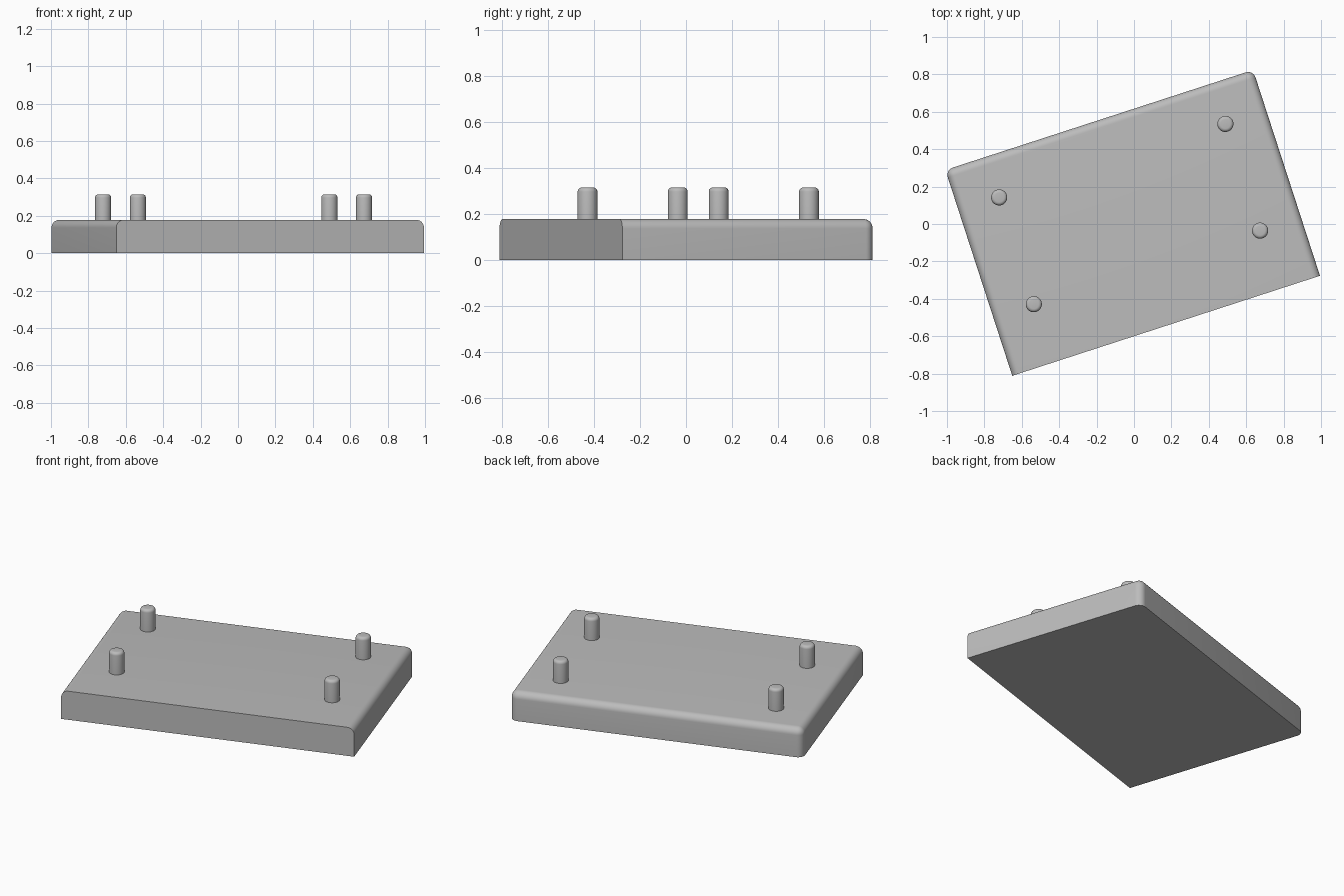
import bpy
import bmesh
import math
from mathutils import Matrix, Vector

if "Cube" in bpy.data.objects:
    bpy.data.objects.remove(bpy.data.objects["Cube"], do_unlink=True)

ANGLE = math.radians(18)
CENTRE = Vector((-0.007, 0.006, 0))
WIDTH, DEPTH, HEIGHT = 1.73, 1.157, 0.178
ROUND = 0.042
PEG_RADIUS, PEG_TOP, PEG_SINK = 0.043, 0.315, 0.01

grey = bpy.data.materials.new("plain grey")
grey.use_nodes = True
colour = (0.5, 0.5, 0.5, 1)
grey.diffuse_color = colour
grey.node_tree.nodes["Principled BSDF"].inputs["Base Color"].default_value = colour


def finish(name, bm, location):
    """Turn the bmesh into a smooth, turned object with the grey material."""
    mesh = bpy.data.meshes.new(name)
    bm.to_mesh(mesh)
    bm.free()
    obj = bpy.data.objects.new(name, mesh)
    bpy.context.collection.objects.link(obj)
    mesh.materials.append(grey)
    obj.location = location
    obj.rotation_euler.z = ANGLE
    bpy.ops.object.select_all(action="DESELECT")
    obj.select_set(True)
    bpy.context.view_layer.objects.active = obj
    bpy.ops.object.shade_smooth_by_angle(angle=math.radians(35))
    return obj


def round_edges(bm, rule, radius, segments):
    """Bevel the edges whose two ends satisfy the rule."""
    edges = [e for e in bm.edges if rule(e.verts[0].co, e.verts[1].co)]
    bmesh.ops.bevel(bm, geom=edges, offset=radius, segments=segments,
                    profile=0.5, affect="EDGES")


# Base slab: sides, back and back corners rounded; front and underside sharp
bm = bmesh.new()
bmesh.ops.create_cube(bm, size=1, matrix=Matrix.Translation((0, 0, HEIGHT / 2))
                      @ Matrix.Diagonal((WIDTH, DEPTH, HEIGHT, 1)))


def slab_edge(a, b):
    mid = (a + b) / 2
    top = mid.z > HEIGHT * 0.9 and mid.y > -DEPTH * 0.4
    back_corner = abs(a.z - b.z) > HEIGHT * 0.5 and mid.y > 0
    return top or back_corner


round_edges(bm, slab_edge, ROUND, 8)
finish("base_slab", bm, CENTRE)

# Four upright pegs with rounded tops
turn = Matrix.Rotation(ANGLE, 3, "Z")
length = PEG_TOP - HEIGHT + PEG_SINK
for side, sx in (("right", -1), ("left", 1)):
    for end, sy in (("front", -1), ("back", 1)):
        bm = bmesh.new()
        bmesh.ops.create_cone(bm, cap_ends=True, segments=40, radius1=PEG_RADIUS,
                              radius2=PEG_RADIUS, depth=length,
                              matrix=Matrix.Translation((0, 0, length / 2)))
        round_edges(bm, lambda a, b: min(a.z, b.z) > length * 0.9, 0.018, 5)
        spot = CENTRE + turn @ Vector((sx * 0.636, sy * 0.3, HEIGHT - PEG_SINK))
        # Peg group sits slightly ahead of the corners' diagonal
        spot += turn @ Vector((-0.001, 0.05, 0))
        finish(f"{end}_{side}_peg", bm, spot)
